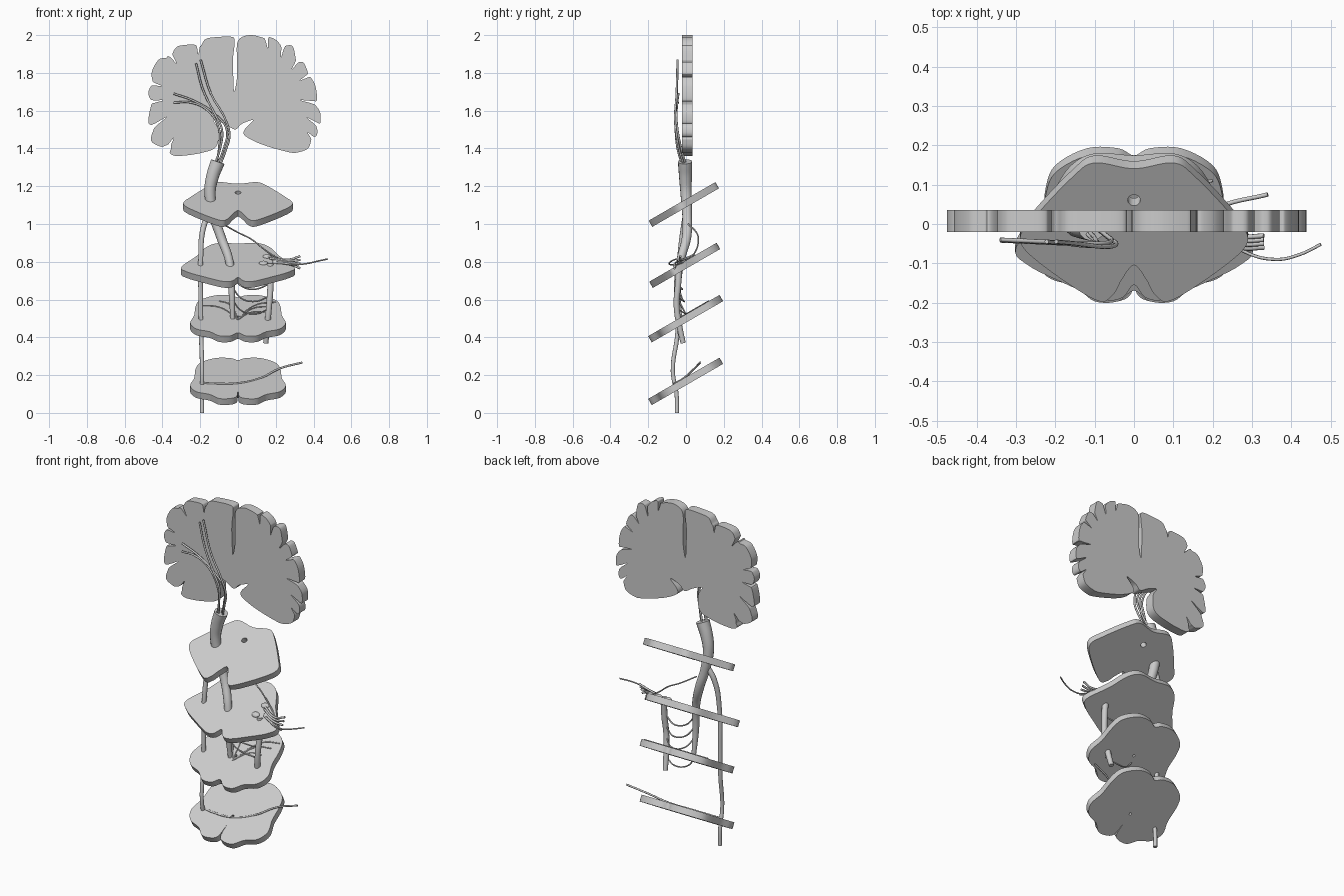
import bpy
from math import radians, cos, sin, tan, pi
from mathutils import Vector

if "Cube" in bpy.data.objects:
    bpy.data.objects.remove(bpy.data.objects["Cube"])

TILT = radians(30)


def catmull(pts, n=5):
    """Smooth closed outline through the given 2D points."""
    out, k = [], len(pts)
    for i in range(k):
        a, b, c, d = (Vector(pts[(i + j) % k]) for j in (-1, 0, 1, 2))
        for s in range(n):
            t = s / n
            out.append(0.5 * (2 * b + (c - a) * t + (2 * a - 5 * b + 4 * c - d) * t * t
                              + (3 * b - a - 3 * c + d) * t ** 3))
    return out


def to_mesh(obj, angle):
    bpy.ops.object.select_all(action='DESELECT')
    obj.select_set(True)
    bpy.context.view_layer.objects.active = obj
    bpy.ops.object.convert(target='MESH')
    bpy.ops.object.shade_smooth_by_angle(angle=radians(angle))
    return bpy.context.object


def plate(name, loops, half, loc, tilt):
    """Flat slice: first loop is the outline, the others are holes."""
    cu = bpy.data.curves.new(name, 'CURVE')
    cu.dimensions, cu.fill_mode, cu.extrude = '2D', 'BOTH', half
    for loop in loops:
        sp = cu.splines.new('POLY')
        sp.points.add(len(loop) - 1)
        for p, q in zip(sp.points, loop):
            p.co = (q[0], q[1], 0, 1)
        sp.use_cyclic_u = True
    ob = bpy.data.objects.new(name, cu)
    ob.location, ob.rotation_euler = loc, (tilt, 0, 0)
    bpy.context.collection.objects.link(ob)
    return to_mesh(ob, 35)


def tube(name, pts, r=0.004, sides=2):
    """Round strand through x, y, z (and optional radius) points."""
    cu = bpy.data.curves.new(name, 'CURVE')
    cu.dimensions, cu.bevel_depth, cu.bevel_resolution = '3D', 1, sides
    cu.use_fill_caps, cu.resolution_u = True, 7
    sp = cu.splines.new('BEZIER')
    sp.bezier_points.add(len(pts) - 1)
    for b, p in zip(sp.bezier_points, pts):
        b.co = p[:3]
        b.radius = p[3] if len(p) > 3 else r
        b.handle_left_type = b.handle_right_type = 'AUTO'
    ob = bpy.data.objects.new(name, cu)
    bpy.context.collection.objects.link(ob)
    return to_mesh(ob, 50)


# Brain slice: outline in hundredths, a third value is the depth of a groove
right_half = [(0, 197), (6, 200), (15, 199, 6), (20, 197.5), (24, 195, 7), (29, 194),
              (32, 187, 6), (35, 185), (38, 179, 6), (41, 173), (42, 164, 9), (43.5, 159),
              (43, 152, 8), (42, 148), (40, 145, 5), (37, 140), (32, 138), (27, 138),
              (13, 142), (4, 146.5), (3.5, 150), (8, 155), (2, 153), (-1.5, 150)]
left_half = [(-7, 153), (-13, 155), (-10.5, 150), (-11.5, 141), (-20, 137.5), (-32, 136),
             (-36, 137.5), (-37, 140.5, 6), (-41, 141), (-46, 144), (-46, 151, 10),
             (-47.5, 155), (-46.5, 164.5, 7), (-47.5, 169.5), (-46, 174.5, 6), (-45.5, 181),
             (-42, 187), (-38, 188), (-36, 190, 6), (-32, 194), (-25.5, 195), (-21, 195, 5),
             (-17, 198), (-10.5, 199), (-3, 199)]
fissure = [(-1.8, 196), (-2.7, 187), (-2.5, 178), (-2, 170), (-0.5, 178), (-0.6, 187)]
hull = right_half + left_half + fissure
outline = []
for i, h in enumerate(hull):
    p = Vector(h[:2])
    if len(h) == 2:
        outline.append(p)
        continue
    centre = Vector((19 if p.x > 0 else -21, 168))
    d = (centre - p).normalized()
    t = Vector(hull[i + 1][:2]) - Vector(hull[i - 1][:2])
    t = (t - d * t.dot(d)).normalized()
    for side, depth in ((-1.6, .05), (-.7, .3), (0, 1), (.7, .3), (1.6, .05)):
        outline.append(p + t * side + d * depth * h[2])
outline = [q / 100 for q in catmull(outline)]
plate("brain_slice", [outline], 0.0275, (0, 0.0075, 0), radians(90))

# Brain stem and spinal cord slices: right half outline as seen from the top, canal y
cord = [(0, .165), (.04, .183), (.12, .183), (.2, .14), (.225, .08), (.232, 0), (.253, -.07),
        (.22, -.125), (.15, -.15), (.1, -.187), (.04, -.187)]
slices = [
    ("midbrain_slice", 1.11, [(0, .15), (.1, .165), (.155, .13), (.25, .03), (.29, -.03),
                              (.24, -.09), (.1, -.183), (.055, -.172), (.03, -.13),
                              (0, -.095)], .07, .016),
    ("upper_medulla_slice", .785, [(0, .165), (.1, .17), (.165, .135), (.22, .05), (.3, -.05),
                                   (.27, -.095), (.18, -.14), (.08, -.182), (.03, -.178),
                                   (0, -.145)], None, 0),
    ("lower_medulla_slice", .50, cord + [(0, -.16)], -.01, .007),
    ("spinal_cord_slice", .168, cord + [(.006, -.165), (0, -.10)], -.04, .007)]
for name, z, half, canal, r in slices:
    pts = half + [(-x, y) for x, y in reversed(half) if x > 0]
    loops = [catmull([(x, y / cos(TILT)) for x, y in pts])]
    if canal is not None:
        loops.append([(r * cos(a * pi / 8), canal / cos(TILT) + r * sin(a * pi / 8))
                      for a in range(16)])
    plate(name, loops, 0.019, (0, 0, z), TILT)


def on_slice(z, x, y, lift=0.023):
    return (x, y, z + lift + y * tan(TILT))


# Main tracts
tube("main_tract", [(-.107, -.005, 1.33, .038), (-.135, -.003, 1.25, .034),
                    (-.148, 0, 1.17, .03), (-.13, .006, 1.05, .026), (-.09, .003, .93, .025),
                    (-.045, -.03, .8, .022), (-.033, -.045, .65, .018),
                    (-.028, -.032, .49, .012)], sides=5)
tube("side_tract", [(-.135, .005, 1.08, .016), (-.178, -.01, 1.0, .015),
                    (-.198, -.035, .8, .013), (-.197, -.04, .6, .012),
                    (-.195, -.045, .42, .012), (-.19, -.07, .22, .011),
                    (-.19, -.05, .1, .011), (-.19, -.048, 0, .011)], sides=4)
tube("crossed_tract", [(.17, -.035, .79, .018), (.172, -.042, .68, .017),
                       (.165, -.05, .57, .016), (.155, -.035, .46, .016),
                       (.147, -.015, .37, .014)], sides=4)

# Fibres fanning out over the brain slice
fans = [[(-.222, -.045, 1.85), (-.185, -.048, 1.71), (-.122, -.055, 1.58),
         (-.085, -.055, 1.5), (-.095, -.045, 1.4), (-.125, -.02, 1.31)],
        [(-.198, -.045, 1.87), (-.143, -.05, 1.69), (-.065, -.058, 1.55),
         (-.045, -.05, 1.47), (-.065, -.035, 1.39), (-.095, -.01, 1.31)],
        [(-.34, -.04, 1.69), (-.23, -.045, 1.65), (-.12, -.05, 1.58),
         (-.06, -.045, 1.5), (-.075, -.025, 1.4), (-.11, 0, 1.31)],
        [(-.34, -.042, 1.643), (-.25, -.046, 1.643), (-.16, -.05, 1.6),
         (-.1, -.05, 1.5), (-.1, -.035, 1.41), (-.115, -.02, 1.31)]]
for i, f in enumerate(fans):
    tube(f"brain_fibre_{i + 1}", f, 0.0055)

# Nuclei on the upper medulla slice
for i, (x, y) in enumerate(((.155, .035), (.135, -.026), (.205, -.015))):
    bpy.ops.mesh.primitive_uv_sphere_add(segments=16, ring_count=8, radius=1,
                                         location=on_slice(.785, x, y, .022),
                                         rotation=(TILT, 0, 0))
    ob = bpy.context.object
    ob.name, ob.scale = f"nucleus_{i + 1}", (.024, .018, .012)
    bpy.ops.object.shade_smooth()

# Nerves leaving through the upper medulla slice
tube("descending_fibre", [(-.08, .012, 1.0), (0, .055, .955), (.07, .065, .92),
                          (.14, .055, .865), (.23, .01, .81), (.31, -.05, .785)])
tube("long_nerve", [on_slice(.785, .205, -.015), (.28, -.07, .785), (.36, -.09, .79),
                    (.42, -.078, .803), (.475, -.052, .815)])
for i, (y, z) in enumerate(((-.03, .83), (-.04, .81), (-.05, .79), (-.06, .765))):
    tube(f"nerve_root_{i + 1}", [on_slice(.785, .15 + .018 * i, .03 - .02 * i, .027),
                                 (.27, y, .812 - .008 * i), (.33, y, z)], 0.006)

# Linking fibres between the main and crossed tracts
for i, (z, y) in enumerate(((.70, 0), (.635, .01), (.57, .02), (.45, -.01))):
    tube(f"linking_fibre_{i + 1}", [(-.03, -.04, z + .03), (.02, y - .03, z - .03),
                                    (.09, y - .02, z - .045), (.16, -.045, z - .02)])

# Fibres lying on the lower medulla slice
for i, (x, y) in enumerate(((.2, .11), (.17, .07), (.14, .02), (-.2, .08), (-.1, .12))):
    tube(f"surface_fibre_{i + 1}", [on_slice(.5, 0, -.05), on_slice(.5, x * .5, y * .8),
                                    on_slice(.5, x, y)], 0.0035)

# Nerve crossing the spinal cord slice
tube("spinal_nerve", [on_slice(.168, -.19, -.055), on_slice(.168, -.12, -.062),
                      on_slice(.168, 0, -.058), on_slice(.168, .12, -.01),
                      (.22, .045, .235), (.34, .075, .267)], 0.0055)
